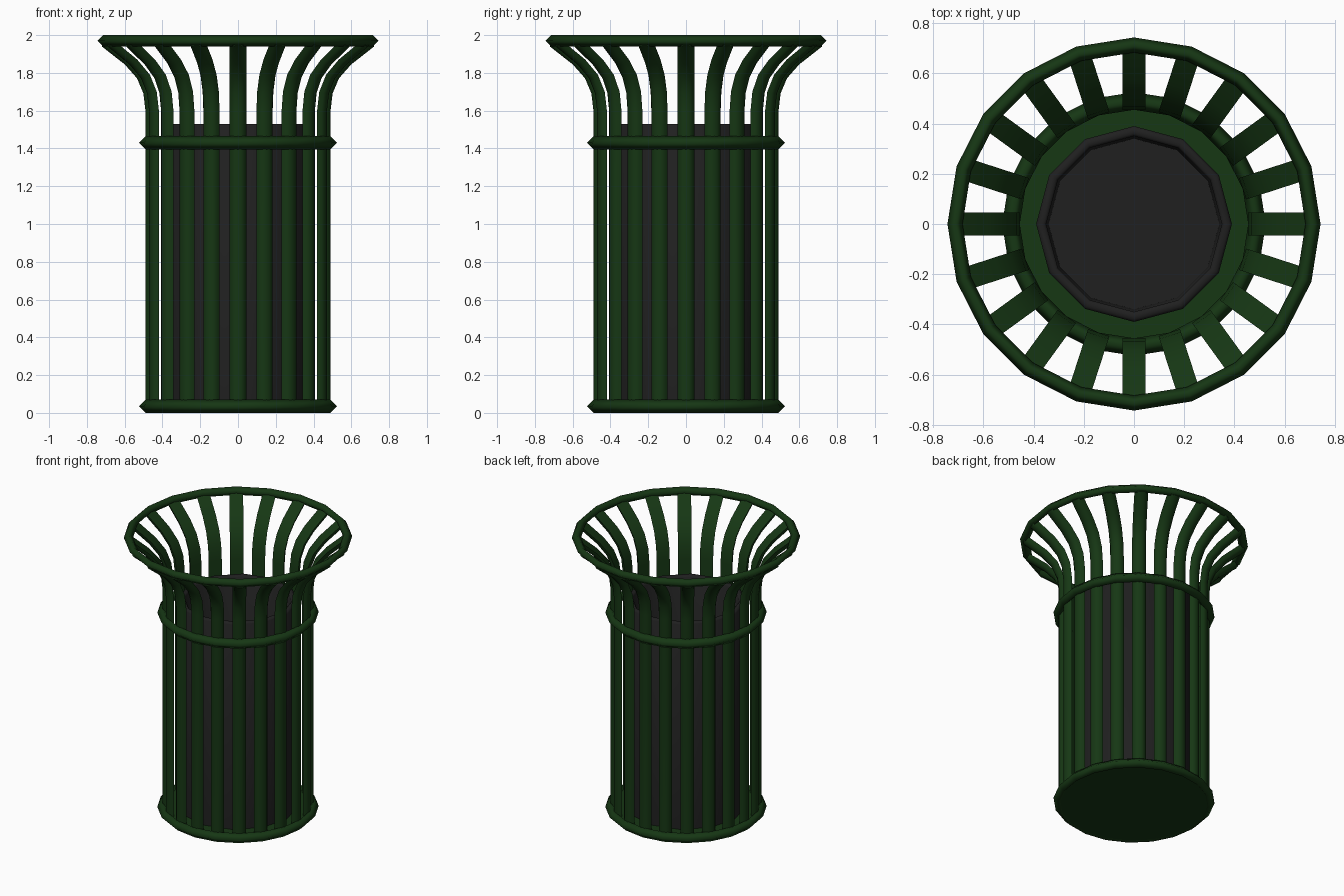
import bpy, bmesh, math
from mathutils import Vector

if "Cube" in bpy.data.objects:
    bpy.data.objects.remove(bpy.data.objects["Cube"])

N = 20  # slats and ring sides


def material(name, rgb):
    m = bpy.data.materials.new(name)
    m.diffuse_color = (*rgb, 1)
    m.use_nodes = True
    m.node_tree.nodes["Principled BSDF"].inputs["Base Color"].default_value = m.diffuse_color
    return m


GREEN = material("dark_green_paint", (0.008, 0.038, 0.007))
BLACK = material("black_plastic", (0.014, 0.014, 0.014))


def finish(bm, name, mat, angle=50):
    bmesh.ops.recalc_face_normals(bm, faces=bm.faces)
    me = bpy.data.meshes.new(name)
    bm.to_mesh(me)
    bm.free()
    ob = bpy.data.objects.new(name, me)
    bpy.context.collection.objects.link(ob)
    me.materials.append(mat)
    bpy.ops.object.select_all(action='DESELECT')
    bpy.context.view_layer.objects.active = ob
    ob.select_set(True)
    bpy.ops.object.shade_smooth_by_angle(angle=math.radians(angle))
    return ob


def lathe(name, profile, sides, mat, closed=False, angle=50):
    """Revolve (radius, z) points; radius 0 makes a pole."""
    bm = bmesh.new()
    vs = [bm.verts.new((r, 0, z)) for r, z in profile]
    pairs = list(zip(vs, vs[1:])) + ([(vs[-1], vs[0])] if closed else [])
    edges = [bm.edges.new(p) for p in pairs]
    bmesh.ops.spin(bm, geom=vs + edges, axis=(0, 0, 1), cent=(0, 0, 0),
                   angle=math.tau, steps=sides, use_duplicate=False)
    bmesh.ops.remove_doubles(bm, verts=bm.verts, dist=1e-4)
    return finish(bm, name, mat, angle)


def ring(name, radius, z, t):
    prof = [(radius + t, z), (radius, z + t), (radius - t, z), (radius, z - t)]
    return lathe(name, prof, N, GREEN, closed=True, angle=100)


# Hoops with diamond cross-section
ring("bottom_hoop", 0.49, 0.035, 0.035)
ring("middle_hoop", 0.49, 1.43, 0.035)
ring("top_hoop", 0.713, 1.97, 0.03)

# Base plate
lathe("base_plate", [(0, 0.01), (0.49, 0.01), (0.49, 0.05), (0, 0.05)], N, GREEN, angle=30)

# Inner liner: open bucket with a bevelled rim
lathe("inner_liner", [(0, 0.05), (0.39, 0.05), (0.39, 1.52), (0.38, 1.53),
                      (0.36, 1.53), (0.35, 1.52), (0.34, 0.09), (0, 0.09)], 12, BLACK)

# Slats: half-round section swept along a path flaring at the top
PATH = [(0.455, 0.03), (0.455, 1.60), (0.467, 1.70), (0.505, 1.79),
        (0.575, 1.87), (0.70, 1.968)]
SECTION = [(-0.045, 0), (-0.036, 0.022), (-0.016, 0.035),
           (0.016, 0.035), (0.036, 0.022), (0.045, 0)]  # (sideways, outward)
bm = bmesh.new()
for i in range(N):
    a = math.tau * i / N
    out = Vector((math.cos(a), math.sin(a), 0))
    side = Vector((-out.y, out.x, 0))
    loops = []
    for k, (r, z) in enumerate(PATH):
        r0, z0 = PATH[max(k - 1, 0)]
        r1, z1 = PATH[min(k + 1, len(PATH) - 1)]
        t = Vector((r1 - r0, z1 - z0)).normalized()
        loops.append([bm.verts.new(out * (r + d * t.y) + side * s
                                   + Vector((0, 0, z - d * t.x)))
                      for s, d in SECTION])
    n = len(SECTION)
    for lo, hi in zip(loops, loops[1:]):
        for j in range(n):
            bm.faces.new((lo[j], lo[(j + 1) % n], hi[(j + 1) % n], hi[j]))
    bm.faces.new(loops[0])
    bm.faces.new(loops[-1])
finish(bm, "slats", GREEN)
